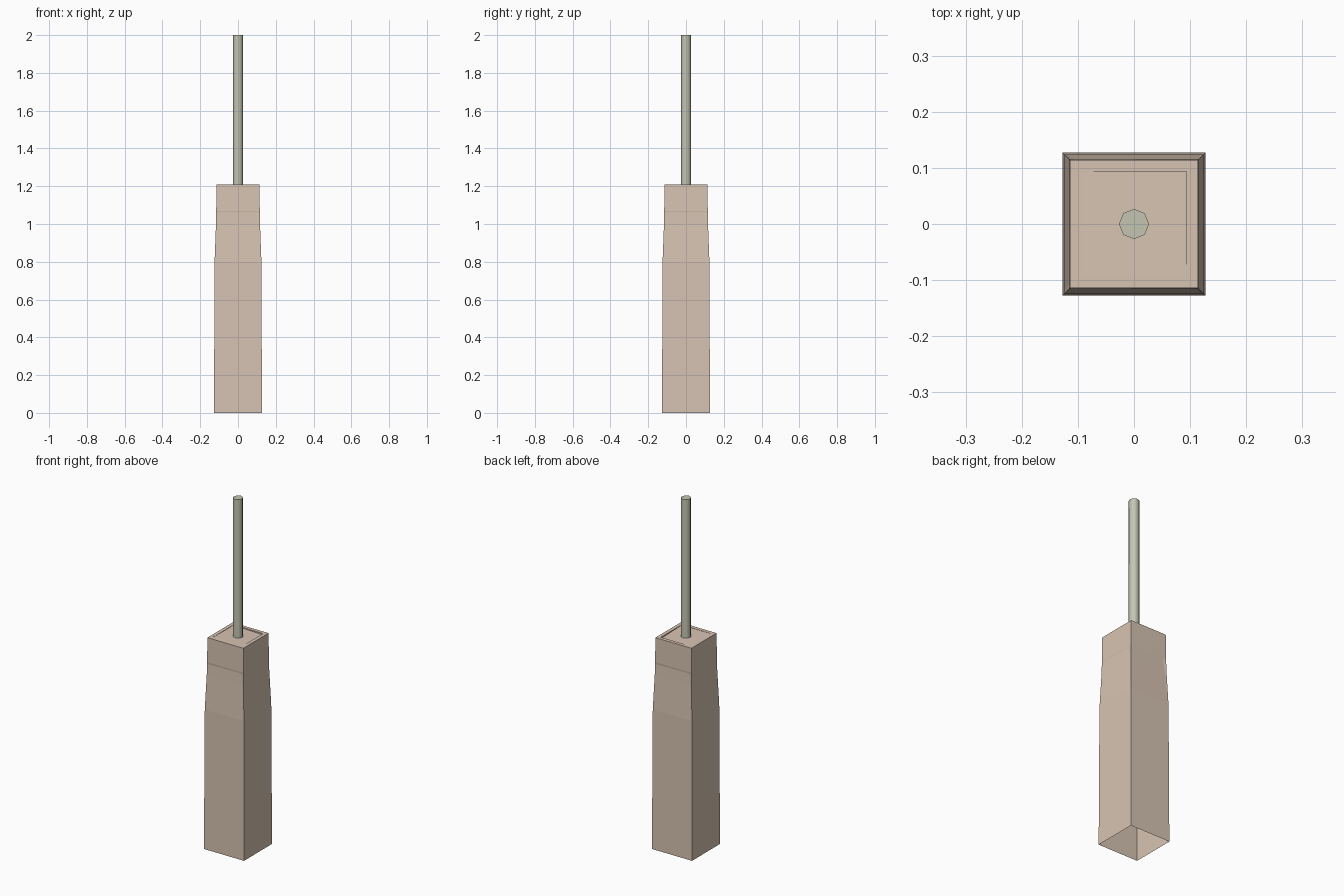
import bpy, bmesh, math
from mathutils import Matrix, Vector

if "Cube" in bpy.data.objects:
    bpy.data.objects.remove(bpy.data.objects["Cube"])


def material(name, col):
    m = bpy.data.materials.new(name)
    m.diffuse_color = (*col, 1)
    m.use_nodes = True
    m.node_tree.nodes["Principled BSDF"].inputs["Base Color"].default_value = m.diffuse_color
    return m


def make(name, bm, mat):
    me = bpy.data.meshes.new(name)
    bm.to_mesh(me)
    bm.free()
    ob = bpy.data.objects.new(name, me)
    me.materials.append(mat)
    bpy.context.collection.objects.link(ob)
    return ob


# Square tapering post, open underneath, with a shallow chip near one edge of each face
# rows: height, half width, chip position along the face, chip depth
rows = [(0, 0.127, 0.122, 0), (0.8, 0.124, 0.119, 0), (1.0, 0.1165, 0.105, 0.002),
        (1.06, 0.1155, 0.098, 0.003), (1.07, 0.1153, 0.098, 0), (1.21, 0.114, 0.098, 0)]
bm = bmesh.new()
rings = []
for z, w, u, d in rows:
    ring = []
    for k in range(4):
        turn = Matrix.Rotation(k * math.pi / 2, 3, 'Z')
        for p in ((-w, -w, z), (u, -w + d, z)):
            ring.append(bm.verts.new(turn @ Vector(p)))
    rings.append(ring)
for a, b in zip(rings, rings[1:]):
    for i in range(8):
        j = (i + 1) % 8
        bm.faces.new((a[i], a[j], b[j], b[i]))

# Flat rim and slightly sunken top, lowest at the back right corner
corners = rings[-1][::2]
rim = [bm.verts.new((v.co.x * 0.82, v.co.y * 0.82, 1.21)) for v in corners]
floor = [bm.verts.new((v.co.x, v.co.y, v.co.z - d))
         for v, d in zip(rim, (0.001, 0.002, 0.008, 0.002))]
for i in range(4):
    j = (i + 1) % 4
    bm.faces.new((rings[-1][2 * i], rings[-1][2 * i + 1], rings[-1][(2 * i + 2) % 8], rim[j], rim[i]))
    bm.faces.new((rim[i], rim[j], floor[j], floor[i]))
bm.faces.new(floor)
make("post", bm, material("tan_wood", (0.68, 0.55, 0.45)))

# Eight-sided rod standing on the post
bm = bmesh.new()
bmesh.ops.create_cone(bm, cap_ends=True, segments=8, radius1=0.027, radius2=0.027, depth=0.81,
                      matrix=Matrix.Translation((0, 0, 1.595)))
rod = make("rod", bm, material("grey_green_metal", (0.56, 0.56, 0.45)))
bpy.context.view_layer.objects.active = rod
rod.select_set(True)
bpy.ops.object.shade_smooth_by_angle(angle=math.radians(50))
